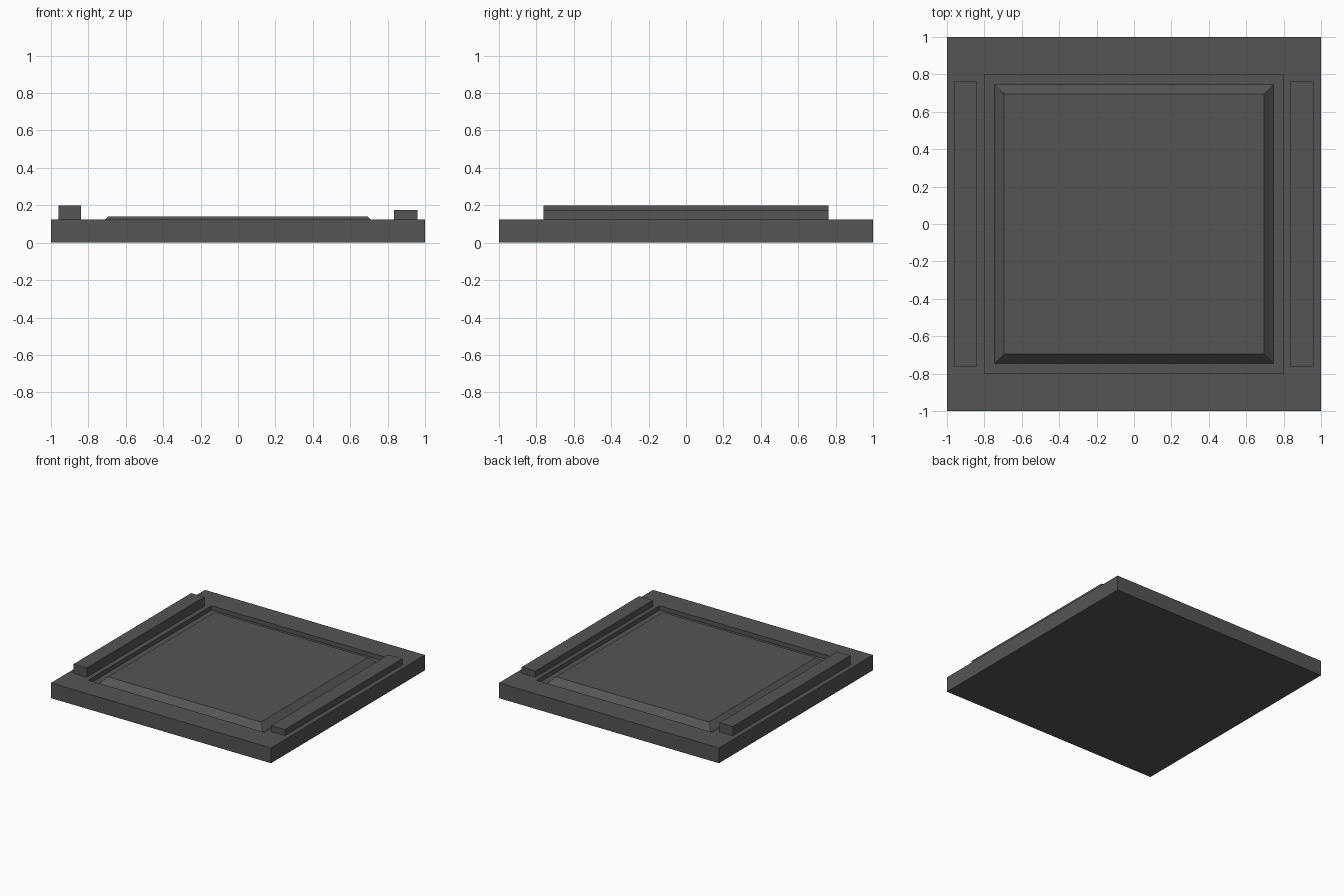
import bpy, bmesh
from mathutils import Matrix, Vector

if "Cube" in bpy.data.objects:
    bpy.data.objects.remove(bpy.data.objects["Cube"])

dark = bpy.data.materials.new("dark_grey")
dark.diffuse_color = (0.09, 0.09, 0.09, 1)
dark.use_nodes = True
dark.node_tree.nodes["Principled BSDF"].inputs["Base Color"].default_value = dark.diffuse_color


def finish(name, bm):
    mesh = bpy.data.meshes.new(name)
    bm.normal_update()
    bm.to_mesh(mesh)
    bm.free()
    mesh.materials.append(dark)
    obj = bpy.data.objects.new(name, mesh)
    bpy.context.collection.objects.link(obj)


def box_bm(lo, hi):
    lo, hi = Vector(lo), Vector(hi)
    bm = bmesh.new()
    bmesh.ops.create_cube(bm, size=1, matrix=Matrix.Translation((lo + hi) / 2)
                          @ Matrix.Diagonal((*(hi - lo), 1)))
    return bm


# Square slab with a sunken groove around a bevelled raised panel
bm = box_bm((-1, -1, 0), (1, 1, 0.125))
bm.normal_update()
top = max(bm.faces, key=lambda f: f.calc_center_median().z)


def step(face, half, z):
    """Start a new square ring inside the face, at the given half width and height."""
    new = bmesh.ops.extrude_discrete_faces(bm, faces=[face])["faces"][0]
    for v in new.verts:
        v.co = (half if v.co.x > 0 else -half, half if v.co.y > 0 else -half, z)
    return new


for half, z in ((0.8, 0.125), (0.8, 0.09), (0.745, 0.09), (0.695, 0.14)):
    top = step(top, half, z)
finish("panelled_base", bm)

# Side rails, the left one taller
for name, x0, x1, height in (("left_rail", -0.96, -0.84, 0.2),
                             ("right_rail", 0.835, 0.96, 0.175)):
    finish(name, box_bm((x0, -0.763, 0.125), (x1, 0.763, height)))
